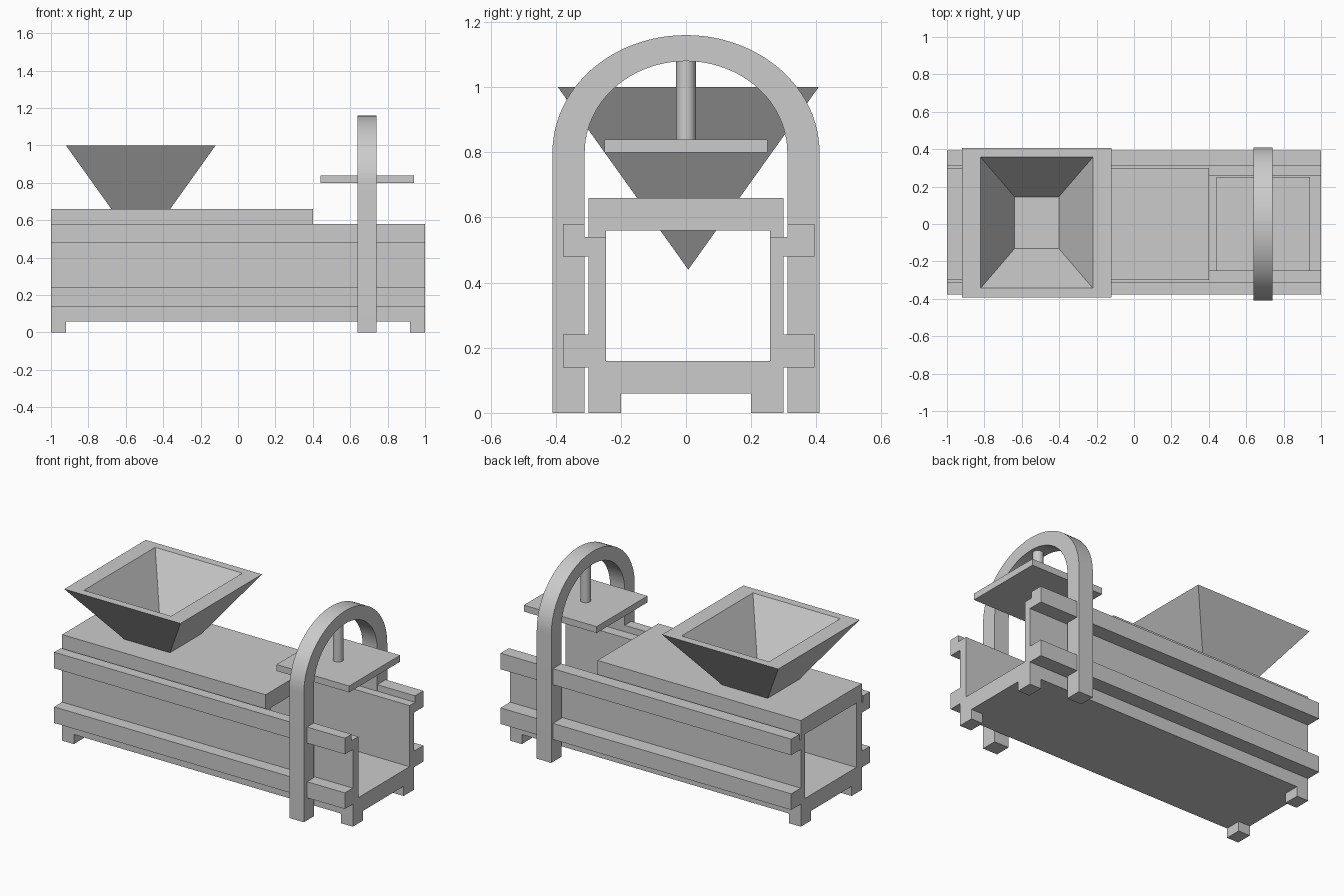
import bpy, bmesh, math

cube = bpy.data.objects.get("Cube")
if cube:
    bpy.data.objects.remove(cube, do_unlink=True)

grey = bpy.data.materials.new("plain grey")
grey.use_nodes = True
colour = (0.6, 0.6, 0.6, 1)
grey.diffuse_color = colour
grey.node_tree.nodes["Principled BSDF"].inputs["Base Color"].default_value = colour


def finish(name, bm):
    bmesh.ops.recalc_face_normals(bm, faces=bm.faces)
    mesh = bpy.data.meshes.new(name)
    bm.to_mesh(mesh)
    bm.free()
    mesh.materials.append(grey)
    obj = bpy.data.objects.new(name, mesh)
    bpy.context.collection.objects.link(obj)
    return obj


def prism(name, profile, x0, x1):
    """Extrude a closed (y, z) profile along x."""
    bm = bmesh.new()
    face = bm.faces.new([bm.verts.new((x0, y, z)) for y, z in profile])
    ext = bmesh.ops.extrude_face_region(bm, geom=[face])
    verts = [v for v in ext["geom"] if isinstance(v, bmesh.types.BMVert)]
    bmesh.ops.translate(bm, verts=verts, vec=(x1 - x0, 0, 0))
    return finish(name, bm)


def box(name, x0, x1, y0, y1, z0, z1):
    return prism(name, [(y0, z0), (y1, z0), (y1, z1), (y0, z1)], x0, x1)


def smooth(obj):
    bpy.ops.object.select_all(action='DESELECT')
    obj.select_set(True)
    bpy.context.view_layer.objects.active = obj
    bpy.ops.object.shade_smooth_by_angle(angle=math.radians(30))


# Trough floor, walls, side rails and feet
box("trough_floor", -1, 1, -0.3, 0.3, 0.06, 0.16)
for side, s in (("left", -1), ("right", 1)):
    # s points along y; the channel sits slightly towards the back
    inner = 0.252 + 0.006 * s
    rail = 0.386 + 0.008 * s
    box(side + "_wall", -1, 1, s * inner, s * 0.3, 0.16, 0.54)
    box(side + "_lower_rail", -1, 1, s * 0.3, s * rail, 0.14, 0.24)
    prism(side + "_upper_rail",
          [(s * 0.3, 0.48), (s * rail, 0.48), (s * rail, 0.58),
           (s * 0.312, 0.58), (s * 0.312, 0.54), (s * 0.3, 0.54)], -1, 1)
    for end, x in (("near", -1), ("far", 0.92)):
        box(f"{side}_{end}_foot", x, x + 0.08, s * 0.2, s * 0.3, 0, 0.06)

# Lid with lips resting on the walls
prism("lid", [(-0.3, 0.66), (-0.3, 0.54), (-0.246, 0.54), (-0.246, 0.56),
              (0.258, 0.56), (0.258, 0.54), (0.3, 0.54), (0.3, 0.66)], -1, 0.4)

# Hopper: pyramid shell with a flat rim, tip passing through the lid
bm = bmesh.new()
cx, cy = -0.52, 0.007
rings = []
for hx, hy, z in ((0.118, 0.138, 0.661), (0.3, 0.35, 1), (0.4, 0.4, 1)):
    rings.append([bm.verts.new((cx + hx * a, cy + hy * b, z))
                  for a, b in ((-1, -1), (1, -1), (1, 1), (-1, 1))])
tip = bm.verts.new((cx, cy, 0.44))
bm.faces.new(rings[0])
for i in range(4):
    j = (i + 1) % 4
    for low, high in zip(rings, rings[1:]):
        bm.faces.new((low[i], low[j], high[j], high[i]))
    bm.faces.new((rings[-1][i], rings[-1][j], tip))
finish("hopper", bm)

# Arch straddling the trough
steps = 48
angles = [math.pi * i / steps for i in range(steps + 1)]
bm = bmesh.new()
section = []
for ry, rz in ((0.41, 0.36), (0.311, 0.28)):
    curve = [(ry * math.cos(t), 0.8 + rz * math.sin(t)) for t in angles]
    section.append([(ry, 0)] + curve + [(-ry, 0)])
loops = [[bm.verts.new((x, y, z)) for y, z in line]
         for x in (0.64, 0.74) for line in section]
outer0, inner0, outer1, inner1 = loops
for a, b in ((outer0, inner0), (inner0, inner1), (inner1, outer1), (outer1, outer0)):
    for i in range(len(a) - 1):
        bm.faces.new((a[i], a[i + 1], b[i + 1], b[i]))
for i in (0, -1):
    bm.faces.new((outer0[i], inner0[i], inner1[i], outer1[i]))
smooth(finish("arch", bm))

# Press plate hanging from its rod
box("press_plate", 0.44, 0.94, -0.25, 0.25, 0.8, 0.84)
bm = bmesh.new()
bmesh.ops.create_cone(bm, cap_ends=True, segments=32, radius1=0.03, radius2=0.03, depth=0.28)
bmesh.ops.translate(bm, verts=bm.verts, vec=(0.69, 0, 0.97))
smooth(finish("press_rod", bm))
